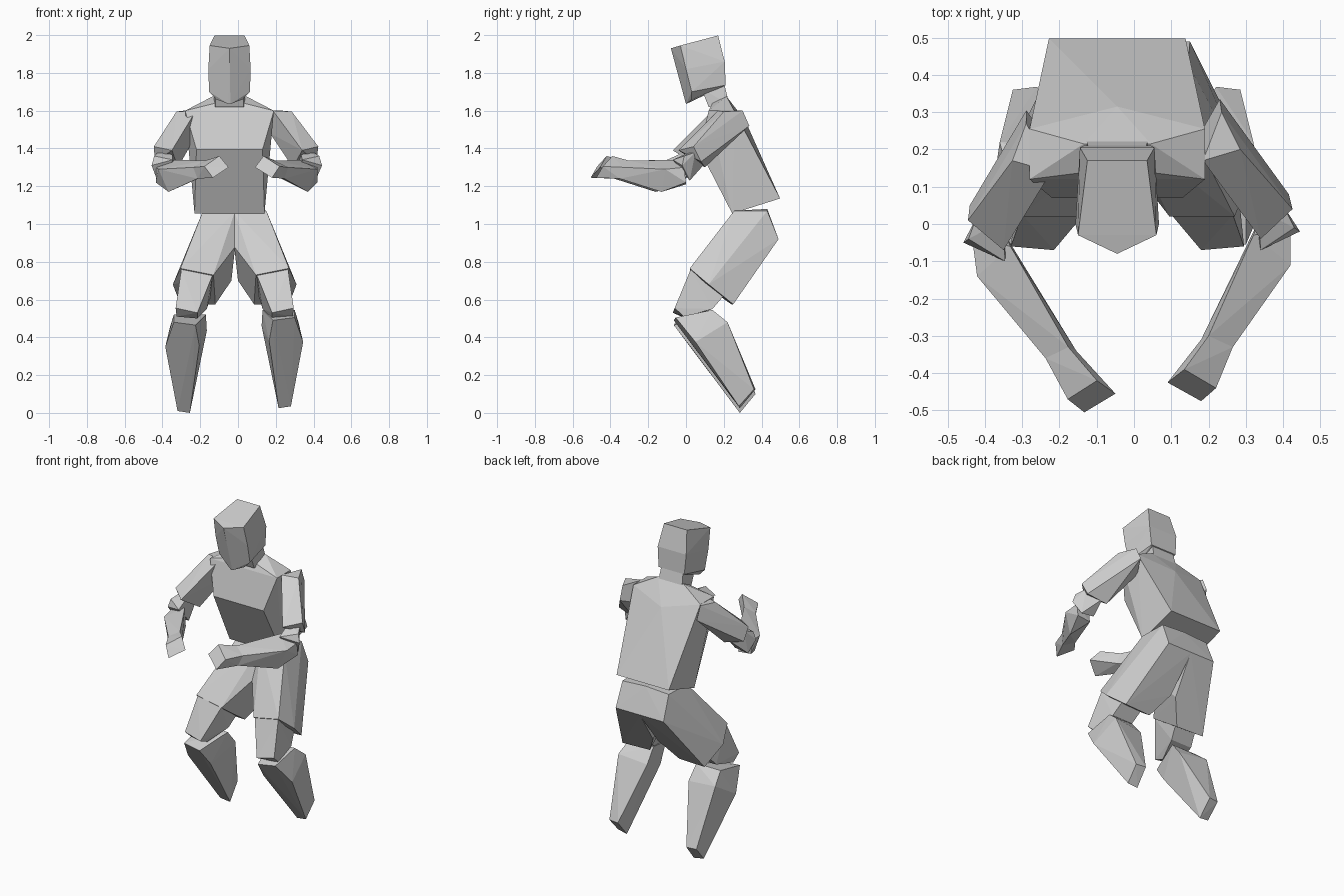
import bpy
import bmesh

# Remove the default object
default_cube = bpy.data.objects.get("Cube")
if default_cube:
    bpy.data.objects.remove(default_cube, do_unlink=True)

# One plain grey for the whole figure
grey = bpy.data.materials.new("plain grey")
grey.use_nodes = True
colour = (0.62, 0.62, 0.62, 1)
grey.diffuse_color = colour
grey.node_tree.nodes["Principled BSDF"].inputs["Base Color"].default_value = colour


def facet_block(name, points):
    """Wrap a faceted, flat shaded solid around its corner points."""
    bm = bmesh.new()
    for point in points:
        bm.verts.new(point)
    bmesh.ops.convex_hull(bm, input=bm.verts[:])
    loose = [vert for vert in bm.verts if not vert.link_faces]
    bmesh.ops.delete(bm, geom=loose, context='VERTS')
    bmesh.ops.recalc_face_normals(bm, faces=bm.faces[:])
    mesh = bpy.data.meshes.new(name)
    bm.to_mesh(mesh)
    bm.free()
    mesh.materials.append(grey)
    block = bpy.data.objects.new(name, mesh)
    bpy.context.collection.objects.link(block)


def symmetric_block(name, half_points, centre=-.045):
    """Corner points given as half width, depth and height."""
    points = []
    for half_width, depth, height in half_points:
        points.append((centre + half_width, depth, height))
        points.append((centre - half_width, depth, height))
    facet_block(name, points)


def leg_pair(name, points, mirror_sum=-.035, drop=0):
    """Build the left part and its mirrored partner, a little lower."""
    facet_block("left_" + name, points)
    mirrored = [(mirror_sum - x, y, z - drop) for x, y, z in points]
    facet_block("right_" + name, mirrored)


def arm_pair(name, points, mirror_sum=-.015, lean=-.13, shift=-.03):
    """Build the left part and its partner, swung slightly inward."""
    facet_block("left_" + name, points)
    mirrored = [(mirror_sum + lean * y - x, y + shift, z) for x, y, z in points]
    facet_block("right_" + name, mirrored)


# Head: ridged face, wider temples, flat back
face_ridge = [(0, -.08, 1.93), (.005, 0, 1.635)]
temples = [(.105, -.03, 1.945), (.112, .0, 1.82), (.108, .03, 1.70), (.07, .03, 1.66)]
head_back = [(.08, .17, 1.998), (.1, .205, 1.86), (.09, .21, 1.735)]
symmetric_block("head", face_ridge + temples + head_back)

# Neck
neck_top = [(.075, .08, 1.72), (.075, .20, 1.75)]
neck_base = [(.075, .12, 1.62), (.085, .23, 1.63)]
symmetric_block("neck", neck_top + neck_base)

# Torso: shoulders, chest edge, waist and ridged back
collar = [(.075, .14, 1.64), (.09, .215, 1.675)]
shoulders = [(.235, .12, 1.60), (.235, .255, 1.60)]
chest_edge = [(.175, .07, 1.395)]
waist = [(.185, .245, 1.055), (.183, .498, 1.135)]
back_ridge = [(0, .315, 1.545)]
symmetric_block("torso", collar + shoulders + chest_edge + waist + back_ridge)

# Shorts: each leg reaches from the waistband to a slanted hem
waistband = [(.15, .255, 1.07), (-.02, .255, 1.07), (.145, .43, 1.07), (-.02, .43, 1.08)]
seat = [(.15, .49, .92), (-.02, .49, .92)]
crotch = [(-.02, .17, .88), (0, .33, .70)]
hem = [(.27, .02, .765), (.095, .02, .73), (.31, .12, .68), (.27, .25, .575), (.085, .24, .575)]
leg_pair("shorts_leg", waistband + seat + crotch + hem)

# Knees: blocks coming out of the shorts
knee_top = [(.265, .025, .76), (.1, .025, .728), (.255, .2, .62), (.11, .2, .62)]
knee_cap = [(.295, -.06, .555), (.18, -.07, .53), (.29, -.01, .51), (.18, 0, .50)]
knee_back = [(.275, .14, .55), (.13, .14, .55)]
leg_pair("knee", knee_top + knee_cap + knee_back)

# Shins: taper from the calf to a narrow ankle
shin_top = [(.3, -.055, .505), (.185, -.065, .49), (.13, .14, .545), (.3, .14, .545)]
calf = [(.345, .05, .375), (.165, .02, .38), (.32, .22, .48), (.125, .21, .46)]
ankle = [(.28, .28, .035), (.215, .285, .025), (.285, .36, .125), (.22, .368, .125)]
leg_pair("shin", shin_top + calf + ankle, -.04, .025)

# Sleeves: from the shoulder outwards to above the elbow
sleeve_top = [(.185, .17, 1.60), (.235, .30, 1.60), (.285, .2, 1.595)]
sleeve_under = [(.23, .335, 1.52), (.17, .23, 1.48)]
cuff = [(.34, -.04, 1.39), (.425, .04, 1.41), (.415, .08, 1.33), (.29, .1, 1.30)]
arm_pair("sleeve", sleeve_top + sleeve_under + cuff)

# Elbows
elbow_top = [(.33, .04, 1.39), (.40, .05, 1.38), (.32, .1, 1.32)]
elbow_end = [(.34, -.07, 1.34), (.43, -.01, 1.36), (.445, -.02, 1.31), (.41, .02, 1.23), (.32, .02, 1.24)]
arm_pair("elbow", elbow_top + elbow_end)

# Forearms reaching forward and inward
forearm_root = [(.32, -.03, 1.34), (.42, -.01, 1.30), (.42, 0, 1.22), (.33, 0, 1.21)]
forearm_bulge = [(.42, -.11, 1.29), (.37, -.13, 1.17)]
wrist = [(.2, -.3, 1.335), (.265, -.33, 1.30), (.245, -.35, 1.24), (.18, -.31, 1.265)]
arm_pair("forearm", forearm_root + forearm_bulge + wrist)

# Hands: simple flared blocks
fist = [(.135, -.39, 1.36), (.09, -.425, 1.30), (.18, -.475, 1.245), (.22, -.44, 1.305)]
arm_pair("hand", wrist + fist)
